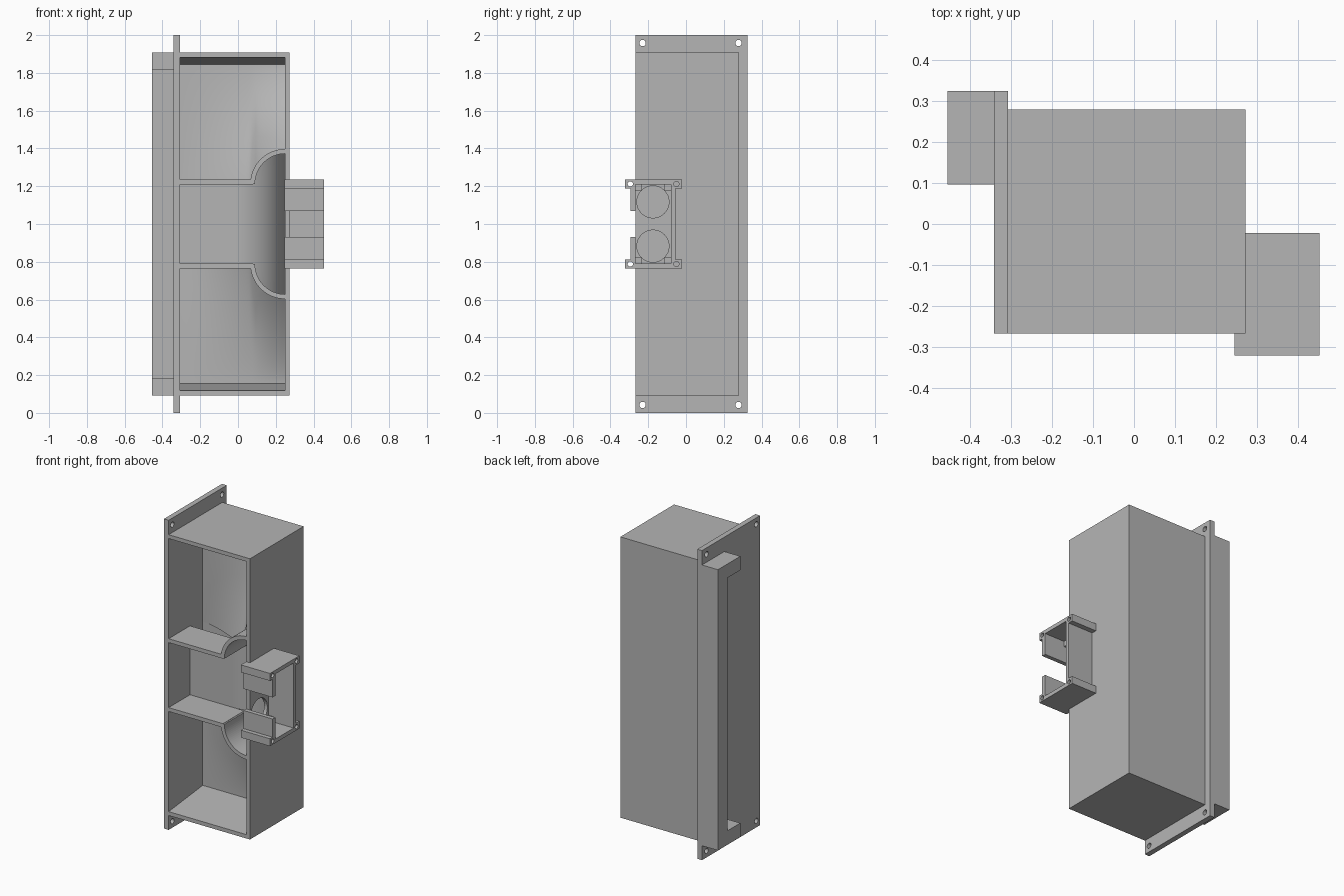
import bpy, bmesh, math
from mathutils import Matrix

cube = bpy.data.objects.get("Cube")
if cube:
    bpy.data.objects.remove(cube, do_unlink=True)

grey = bpy.data.materials.new("plain grey")
grey.use_nodes = True
colour = (0.46, 0.46, 0.46, 1)
grey.diffuse_color = colour
grey.node_tree.nodes["Principled BSDF"].inputs["Base Color"].default_value = colour

MID = 1.0                      # everything mirrors about this height
LEFT, RIGHT = -0.308, 0.25     # inner faces of the side walls
FRONT, BACK = -0.268, 0.28
ARC_Z, ARC_R = 0.212, 0.185    # flared end of the shelves


def finish(name, bm):
    bmesh.ops.recalc_face_normals(bm, faces=bm.faces)
    mesh = bpy.data.meshes.new(name)
    bm.to_mesh(mesh)
    bm.free()
    mesh.materials.append(grey)
    ob = bpy.data.objects.new(name, mesh)
    bpy.context.collection.objects.link(ob)
    return ob


def prism(name, points, place, a, b):
    """Extrude a 2D profile; place(u, v, w) maps it into space."""
    bm = bmesh.new()
    lo = [bm.verts.new(place(u, v, a)) for u, v in points]
    hi = [bm.verts.new(place(u, v, b)) for u, v in points]
    bm.faces.new(lo)
    bm.faces.new(hi[::-1])
    for i in range(len(points)):
        j = (i + 1) % len(points)
        bm.faces.new((lo[i], lo[j], hi[j], hi[i]))
    return finish(name, bm)


def box(name, x, y, z):
    pts = [(x[0], y[0]), (x[1], y[0]), (x[1], y[1]), (x[0], y[1])]
    return prism(name, pts, lambda u, v, w: (u, v, w), *z)


def sheet(name, fn, nu, nv):
    """Smooth surface from a function on the unit square."""
    bm = bmesh.new()
    g = [[bm.verts.new(fn(i / nu, j / nv)) for j in range(nv + 1)] for i in range(nu + 1)]
    for i in range(nu):
        for j in range(nv):
            f = bm.faces.new((g[i][j], g[i + 1][j], g[i + 1][j + 1], g[i][j + 1]))
            f.smooth = True
    return finish(name, bm)


def drill(ob, centres, radius):
    """Cut round holes that run along x."""
    bm = bmesh.new()
    for y, z in centres:
        m = Matrix.Translation((ob.data.vertices[0].co.x, y, z)) @ Matrix.Rotation(math.pi / 2, 4, 'Y')
        bmesh.ops.create_cone(bm, cap_ends=True, segments=32, radius1=radius,
                              radius2=radius, depth=1, matrix=m)
    cutter = finish("hole_cutter", bm)
    cutter.hide_render = True
    mod = ob.modifiers.new("holes", 'BOOLEAN')
    mod.operation, mod.object, mod.solver = 'DIFFERENCE', cutter, 'EXACT'
    bpy.context.view_layer.objects.active = ob
    bpy.ops.object.modifier_apply(modifier=mod.name)
    bpy.data.objects.remove(cutter, do_unlink=True)


def span(s, a, b):
    """Height range at distance a..b above (s=1) or below (s=-1) the middle."""
    return sorted((MID + s * a, MID + s * b))


def flare(x, r):
    """Half height of the middle bay at x."""
    d = r * r - (x - RIGHT) ** 2
    return ARC_Z + (math.sqrt(d) if d > 0 else 0)


# Mounting plate with corner holes, which is also the left wall
plate = box("mounting_plate", (-0.342, LEFT), (FRONT, 0.325), (0, 2))
drill(plate, [(y, z) for y in (-0.23, 0.278) for z in (0.042, 1.958)], 0.017)

# Case walls, with two round sensor openings in the right wall
wall = box("right_wall", (RIGHT, 0.273), (FRONT, BACK), span(1, -0.907, 0.907))
drill(wall, [(-0.175, MID + s * 0.117) for s in (-1, 1)], 0.085)
box("back_wall", (LEFT, RIGHT), (0.255, BACK), span(1, -0.907, 0.907))

# Grip rail behind the plate
box("grip_bar", (-0.456, -0.342), (0.23, 0.325), span(1, -0.907, 0.907))

# Middle bay: flat panel that rounds away to the right
PANEL_Y, BEND_X = -0.05, -0.01
BEND_R = RIGHT - BEND_X


def bay_flat(u, v):
    x = LEFT + u * (BEND_X - LEFT)
    return (x, PANEL_Y, MID + (2 * v - 1) * (ARC_Z + 0.01))


def bay_bend(u, v):
    a = u * math.pi / 2
    x = BEND_X + BEND_R * math.sin(a)
    h = flare(x, ARC_R - 0.012)
    return (x, PANEL_Y + BEND_R * (1 - math.cos(a)), MID + (2 * v - 1) * h)


sheet("bay_panel", bay_flat, 1, 1)
sheet("bay_bend", bay_bend, 32, 8)
box("bay_backing", (LEFT, 0), (0.08, 0.09), span(1, -0.25, 0.25))

for s, side in ((1, "upper"), (-1, "lower")):
    # Sloped end of the case
    ends = [(FRONT, 0.907), (BACK, 0.907), (BACK, 0.845), (0.08, 0.845), (FRONT, 0.882)]
    prism(side + "_end_wall", ends, lambda u, v, w: (w, u, MID + s * v), LEFT, RIGHT)

    # Shelf and its quarter-round flare
    box(side + "_shelf", (LEFT, 0.08), (FRONT, PANEL_Y), span(s, 0.21, 0.235))
    ring = []
    for r, order in ((ARC_R, range(25)), (ARC_R - 0.025, range(24, -1, -1))):
        for k in order:
            a = k / 24 * math.pi / 2
            ring.append((RIGHT - r * math.cos(a), ARC_Z + r * math.sin(a)))
    prism(side + "_shelf_flare", ring, lambda u, v, w: (u, w, MID + s * v), FRONT, 0.21)

    # Curved chute that swells forward towards the flare
    def chute(u, v):
        x = LEFT + u * (RIGHT - LEFT)
        z0 = flare(x, ARC_R - 0.01)
        swell = 0.25 * u ** 1.5 * (1 - v) ** 1.5
        return (x, 0.08 - swell, MID + s * (z0 + v * (0.85 - z0)))
    sheet(side + "_chute", chute, 32, 32)

    # Grip arm
    box(side + "_grip_arm", (-0.456, -0.342), (0.097, 0.23), span(s, 0.817, 0.907))

    # Sensor holder: cap, front flap, screw bosses and small standoffs
    box(side + "_holder_cap", (0.273, 0.454), (-0.27, -0.08), span(s, 0.21, 0.235))
    box(side + "_holder_flap", (0.246, 0.454), (-0.295, -0.268), span(s, 0.07, 0.187))
    for end, x0, y in (("front", 0.246, (-0.322, -0.268)), ("rear", 0.273, (-0.08, -0.022))):
        boss = box(f"{side}_{end}_boss", (x0, 0.454), y, span(s, 0.187, 0.235))
        drill(boss, [(sum(y) / 2, MID + s * 0.212)], 0.014)
    for end, y in (("front", (-0.268, -0.232)), ("rear", (-0.115, -0.08))):
        box(f"{side}_{end}_standoff", (0.273, 0.31), y, span(s, 0.175, 0.21))

box("holder_back_wall", (0.273, 0.454), (-0.08, -0.055), span(1, -0.187, 0.187))
